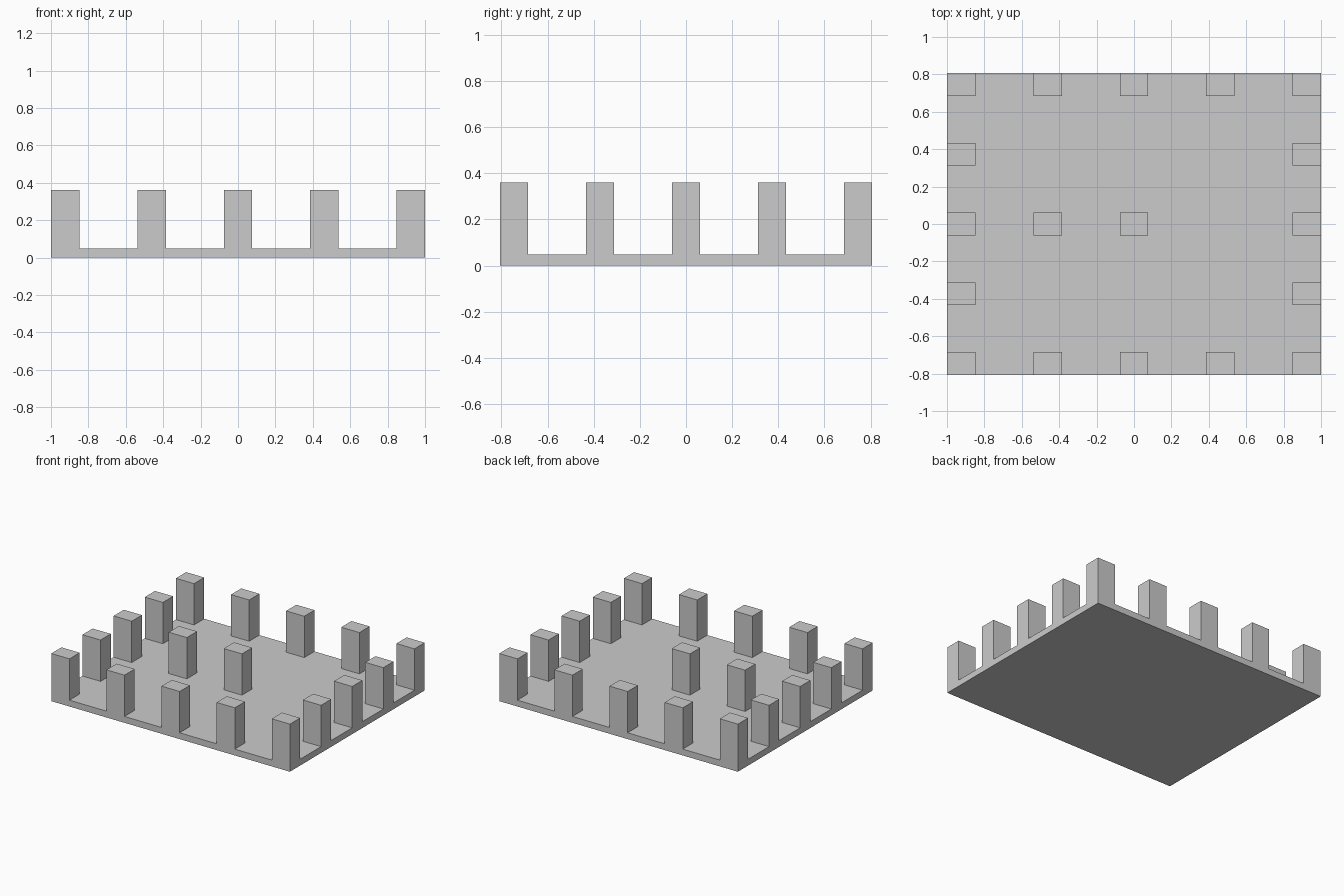
import bpy, bmesh
from math import radians

if "Cube" in bpy.data.objects:
    bpy.data.objects.remove(bpy.data.objects["Cube"])

HALF_X, HALF_Y = 1.0, 0.807      # slab half extents
POST_X, POST_Y = 0.152, 0.122    # post footprint
SLAB_TOP, POST_TOP = 0.048, 0.361
N = 5                            # post slots per side


def cuts(half, width):
    """Both edges of each of the N evenly spaced post slots."""
    pitch = (2 * half - width) / (N - 1)
    return [-half + i * pitch + e for i in range(N) for e in (0, width)]


xs, ys = cuts(HALF_X, POST_X), cuts(HALF_Y, POST_Y)
bm = bmesh.new()

# Slab top, divided so every post slot is one cell
grid = [[bm.verts.new((x, y, SLAB_TOP)) for y in ys] for x in xs]
cells = {}
for i in range(len(xs) - 1):
    for j in range(len(ys) - 1):
        cells[i, j] = bm.faces.new((grid[i][j], grid[i + 1][j],
                                    grid[i + 1][j + 1], grid[i][j + 1]))

# Slab sides and underside
rim = [e for e in bm.edges if e.is_boundary]
skirt = bmesh.ops.extrude_edge_only(bm, edges=rim)["geom"]
for v in skirt:
    if isinstance(v, bmesh.types.BMVert):
        v.co.z = 0
bmesh.ops.edgeloop_fill(bm, edges=[e for e in bm.edges if e.is_boundary])

# Posts around the border, plus two standing inside
slots = {(i, j) for i in range(N) for j in range(N)
         if i in (0, N - 1) or j in (0, N - 1)} | {(1, 2), (2, 2)}
faces = [cells[2 * i, 2 * j] for i, j in sorted(slots)]
caps = bmesh.ops.extrude_discrete_faces(bm, faces=faces)["faces"]
for f in caps:
    for v in f.verts:
        v.co.z = POST_TOP

# Merge coplanar cells into clean flat faces
bmesh.ops.recalc_face_normals(bm, faces=bm.faces[:])
bmesh.ops.dissolve_limit(bm, angle_limit=radians(1),
                         verts=bm.verts[:], edges=bm.edges[:])

mesh = bpy.data.meshes.new("slab_with_posts")
bm.to_mesh(mesh)
bm.free()
bpy.context.collection.objects.link(bpy.data.objects.new("slab_with_posts", mesh))
